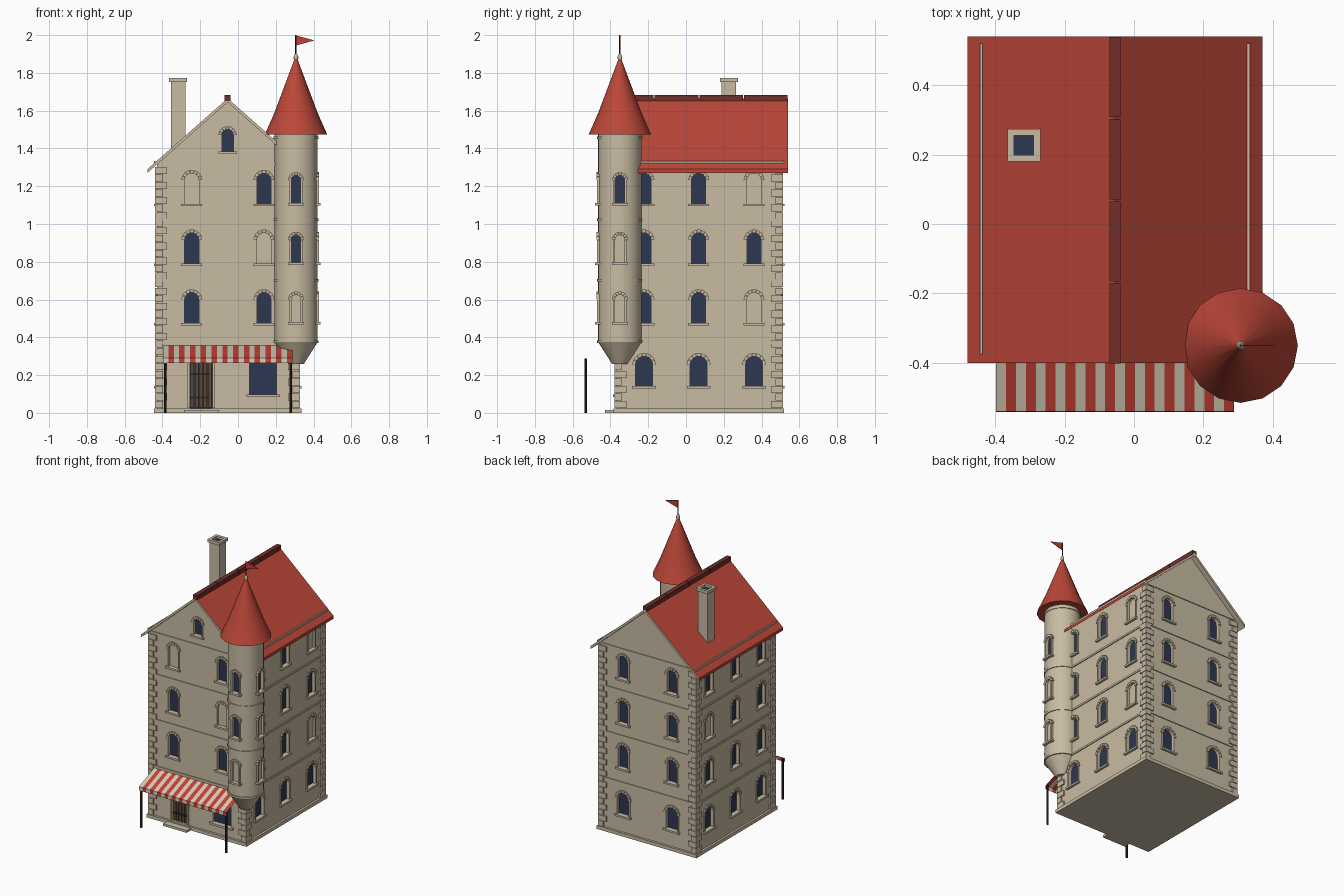
import bpy, bmesh
from math import pi, sin, cos
from mathutils import Matrix, Vector

if "Cube" in bpy.data.objects:
    bpy.data.objects.remove(bpy.data.objects["Cube"])


def material(name, rgb):
    m = bpy.data.materials.new(name)
    m.use_nodes = True
    m.diffuse_color = (*rgb, 1)
    m.node_tree.nodes["Principled BSDF"].inputs["Base Color"].default_value = (*rgb, 1)
    return m


STONE = material("sandstone", (0.58, 0.50, 0.36))
TILE = material("red roof tile", (0.50, 0.062, 0.04))
RIDGE = material("dark ridge tile", (0.16, 0.028, 0.022))
GLASS = material("navy glass", (0.026, 0.038, 0.085))
WOOD = material("brown wood", (0.114, 0.065, 0.035))
IRON = material("dark iron", (0.03, 0.02, 0.016))
CREAM = material("cream canvas", (0.66, 0.60, 0.47))
CANVAS = material("red canvas", (0.56, 0.05, 0.035))


def finish(bm, name, *mats, smooth=False, solid=True):
    if solid:
        bmesh.ops.recalc_face_normals(bm, faces=bm.faces)
    me = bpy.data.meshes.new(name)
    bm.to_mesh(me)
    bm.free()
    ob = bpy.data.objects.new(name, me)
    bpy.context.collection.objects.link(ob)
    for m in mats:
        me.materials.append(m)
    if smooth:
        select(ob)
        bpy.ops.object.shade_smooth_by_angle(angle=pi / 6)
    return ob


def select(ob):
    bpy.ops.object.select_all(action='DESELECT')
    ob.select_set(True)
    bpy.context.view_layer.objects.active = ob


def prism(bm, pts, y0, y1, M=Matrix()):
    """Extrude an (x, z) outline from y0 to y1."""
    a, b = ([bm.verts.new(M @ Vector((x, y, z))) for x, z in pts] for y in (y0, y1))
    bm.faces.new(a)
    bm.faces.new(b[::-1])
    for i in range(len(pts)):
        j = (i + 1) % len(pts)
        bm.faces.new((a[i], b[i], b[j], a[j]))


def box(bm, x0, x1, y0, y1, z0, z1, M=Matrix()):
    prism(bm, [(x0, z0), (x1, z0), (x1, z1), (x0, z1)], y0, y1, M)


def lathe(bm, profile, x, y, n):
    rings = [[bm.verts.new((x + r * cos(2 * pi * i / n), y + r * sin(2 * pi * i / n), z))
              for i in range(n)] for r, z in profile]
    for a, b in zip(rings, rings[1:]):
        for i in range(n):
            j = (i + 1) % n
            bm.faces.new((a[i], a[j], b[j], b[i]))
    bm.faces.new(rings[0][::-1])
    bm.faces.new(rings[-1])


def carve(ob, cutter_bm):
    """Cut recesses and drop the cutter afterwards."""
    cutter = finish(cutter_bm, "recess_cutter", STONE)
    cutter.hide_render = True
    mod = ob.modifiers.new("recesses", 'BOOLEAN')
    mod.operation, mod.solver, mod.object = 'DIFFERENCE', 'EXACT', cutter
    select(ob)
    bpy.ops.object.modifier_apply(modifier=mod.name)
    bpy.data.objects.remove(cutter)


# Main dimensions
CX, HW = -0.055, 0.375
X0, X1, Y0, Y1 = CX - HW, CX + HW, -0.37, 0.505
TX, TY, TR = 0.307, -0.35, 0.115
EAVE, APEX, RW = 1.29, 1.665, 0.425
SLOPE = (APEX - EAVE) / RW
FRONT, BACK, RIGHT, LEFT = -pi / 2, pi / 2, 0, pi

glass, trim, wall_cut, tower_cut = (bmesh.new() for _ in range(4))


def window(pos, facing, w, z0, z1, cut, blind=False):
    """Arched recess with voussoirs, jambs, sill and an optional pane."""
    M = Matrix.Translation((*pos, 0)) @ Matrix.Rotation(facing - pi / 2, 4, 'Z')
    r = w / 2
    zs = z1 - r
    arch = [(-r, z0), (r, z0)] + [(r * cos(pi * i / 10), zs + r * sin(pi * i / 10)) for i in range(11)]
    depth = 0.012 if blind else 0.025
    prism(cut, arch, -depth, 0.03, M)
    if not blind:
        prism(glass, arch, -0.026, -0.018, M)
    t, n = 0.018, 7
    for i in range(n):
        a, b = pi * (i + 0.06) / n, pi * (i + 0.94) / n
        prism(trim, [(q * cos(c), zs + q * sin(c)) for q, c in
                     ((r, a), (r + t, a), (r + t, b), (r, b))], -0.01, 0.008, M)
    for s in (-1, 1):
        lo, hi = sorted((s * r, s * (r + 0.010)))
        box(trim, lo, hi, -0.01, 0.006, z0, zs, M)
    box(trim, -r - 0.018, r + 0.018, -0.01, 0.016, z0 - 0.013, z0, M)


# Wall windows on every storey; blind ones are listed as (side, column, storey)
columns = {FRONT: [(-0.245, Y0), (0.137, Y0)], BACK: [(-0.245, Y1), (0.137, Y1)],
           RIGHT: [(X1, y) for y in (-0.222, 0.067, 0.36)],
           LEFT: [(X0, y) for y in (-0.222, 0.067, 0.36)]}
blinds = {(FRONT, 0, 2), (FRONT, 1, 1), (RIGHT, 2, 0), (RIGHT, 2, 2), (LEFT, 2, 1)}
for side, places in columns.items():
    for c, pos in enumerate(places):
        for s in range(3):
            z = 0.475 + 0.316 * s
            window(pos, side, 0.075, z, z + 0.162, wall_cut, (side, c, s) in blinds)
        if side != FRONT:
            window(pos, side, 0.09, 0.143, 0.3, wall_cut)
window((CX, Y0), FRONT, 0.062, 1.385, 1.5, wall_cut)

# Tower windows
for s in range(3):
    z = 0.48 + 0.316 * s
    window((TX, TY - TR), FRONT, 0.05, z, z + 0.145, tower_cut, s == 0)
    window((TX + TR, TY), RIGHT, 0.05, z, z + 0.145, tower_cut, s < 2)

# Shop window and doorway
box(wall_cut, 0.062, 0.205, Y0 - 0.03, Y0 + 0.025, 0.097, 0.29)
box(glass, 0.062, 0.205, Y0 + 0.018, Y0 + 0.026, 0.097, 0.29)
box(trim, 0.045, 0.222, Y0 - 0.016, Y0 + 0.01, 0.083, 0.097)
box(wall_cut, -0.255, -0.135, Y0 - 0.03, Y0 + 0.025, 0.026, 0.28)
box(glass, -0.255, -0.135, Y0 + 0.018, Y0 + 0.026, 0.026, 0.28)
for x in (-0.267, -0.135):
    box(trim, x, x + 0.012, Y0 - 0.008, Y0 + 0.01, 0.026, 0.28)

# Gabled walls
bm = bmesh.new()
under = -0.012
prism(bm, [(X0, 0), (X1, 0), (X1, EAVE + (RW - HW) * SLOPE + under),
           (CX, APEX + under), (X0, EAVE + (RW - HW) * SLOPE + under)], Y0, Y1)
walls = finish(bm, "walls", STONE)
carve(walls, wall_cut)

# Round corner tower on a tapered corbel
bm = bmesh.new()
lathe(bm, [(0.042, 0.26), (TR, 0.375), (TR, 1.49)], TX, TY, 32)
tower = finish(bm, "corner_tower", STONE)
carve(tower, tower_cut)
select(tower)
bpy.ops.object.shade_smooth_by_angle(angle=pi / 9)
bm = bmesh.new()
for z in (0.37, 0.695, 1.015, 1.45):
    lathe(bm, [(TR + 0.005, z), (TR + 0.005, z + 0.014)], TX, TY, 32)
finish(bm, "tower_bands", STONE, smooth=True)

finish(glass, "window_panes", GLASS)
finish(trim, "window_surrounds", STONE)

# Plinth, door step and string courses
bm = bmesh.new()
box(bm, X0 - 0.015, X1 + 0.015, Y0 - 0.015, Y1 + 0.015, 0, 0.024)
box(bm, -0.285, -0.1, -0.43, Y0, 0, 0.016)
for z in (0.365, 0.695, 1.015):
    box(bm, X0 - 0.006, X1 + 0.006, Y0 - 0.006, Y1 + 0.006, z, z + 0.013)
box(bm, CX - 0.362, CX + 0.362, Y0 - 0.006, Y1 + 0.006, 1.312, 1.322)
finish(bm, "plinth_and_string_courses", STONE)

# Alternating corner stones; the tower corner only has them low down
bm = bmesh.new()
for cx, sx in ((X0, 1), (X1, -1)):
    for cy, sy in ((Y0, 1), (Y1, -1)):
        top = 7 if (sx, sy) == (-1, 1) else 32
        for i in range(top):
            lx, ly = (0.055, 0.032) if i % 2 else (0.032, 0.055)
            xs = sorted((cx - sx * 0.009, cx + sx * lx))
            ys = sorted((cy - sy * 0.009, cy + sy * ly))
            z = 0.026 + i * 0.04
            box(bm, *xs, *ys, z, z + 0.036)
finish(bm, "corner_stones", STONE)

# Main roof: tiled outside, pale verges and soffit
bm = bmesh.new()
th = 0.02
prism(bm, [(CX - RW, EAVE), (CX, APEX), (CX + RW, EAVE), (CX + RW, EAVE - th),
           (CX, APEX - th), (CX - RW, EAVE - th)], -0.40, 0.54)
bmesh.ops.recalc_face_normals(bm, faces=bm.faces)
for f in bm.faces:
    f.material_index = int(abs(f.normal.y) < 0.5 and f.normal.z > -0.1)
finish(bm, "main_roof", STONE, TILE)

# Ridge caps and snow rails
bm = bmesh.new()
for i in range(4):
    y = -0.402 + i * 0.2365
    box(bm, CX - 0.016, CX + 0.016, y, y + 0.231, APEX - 0.015, 1.682)
finish(bm, "ridge_caps", RIDGE)
bm = bmesh.new()
for s in (-1, 1):
    x = CX + s * 0.385
    box(bm, x - 0.004, x + 0.004, -0.375, 0.52, 1.31, 1.334)
finish(bm, "snow_rails", STONE)

# Chimney with a hollow cap
px, py = -0.317, 0.227
bm = bmesh.new()
box(bm, px - 0.038, px + 0.038, py - 0.038, py + 0.038, 1.36, 1.752)
for s in (-1, 1):
    for a, b in ((0.028, 0.047),):
        xs = sorted((px + s * a, px + s * b))
        ys = sorted((py + s * a, py + s * b))
        box(bm, *xs, py - b, py + b, 1.752, 1.772)
        box(bm, px - a, px + a, *ys, 1.752, 1.772)
finish(bm, "chimney", STONE)
bm = bmesh.new()
box(bm, px - 0.028, px + 0.028, py - 0.028, py + 0.028, 1.75, 1.756)
finish(bm, "chimney_flue", GLASS)

# Flared tower roof, finial, flagpole and pennant
bm = bmesh.new()
lathe(bm, [(0.165, 1.475), (0.138, 1.535), (0.114, 1.59), (0.007, 1.875)], TX, TY, 16)
finish(bm, "tower_roof", TILE, smooth=True)
bm = bmesh.new()
lathe(bm, [(0.008, 1.865), (0.012, 1.875), (0.012, 1.887), (0.006, 1.9)], TX, TY, 12)
finish(bm, "finial", STONE, smooth=True)
bm = bmesh.new()
lathe(bm, [(0.004, 1.89), (0.004, 2.0)], TX, TY, 8)
finish(bm, "flagpole", IRON, smooth=True)
bm = bmesh.new()
prism(bm, [(TX, 1.998), (TX, 1.945), (TX + 0.098, 1.972)], TY - 0.002, TY + 0.002)
finish(bm, "pennant", CANVAS)

# Striped awning sheet with a hanging valance, on two posts
bm = bmesh.new()
count, ax0, ax1 = 24, -0.397, 0.288
rows = [[bm.verts.new((ax0 + (ax1 - ax0) * i / count, y, z)) for i in range(count + 1)]
        for y, z in ((Y0, 0.357), (-0.54, 0.29), (-0.541, 0.263))]
for a, b in zip(rows, rows[1:]):
    for i in range(count):
        bm.faces.new((a[i], b[i], b[i + 1], a[i + 1])).material_index = i % 2
finish(bm, "awning", CREAM, CANVAS, solid=False)
bm = bmesh.new()
for x in (-0.385, 0.28):
    lathe(bm, [(0.007, 0), (0.007, 0.288)], x, -0.531, 8)
finish(bm, "awning_posts", IRON, smooth=True)

# Plank door with iron straps
bm = bmesh.new()
for i in range(5):
    x = -0.251 + i * 0.0228
    box(bm, x, x + 0.019, Y0 + 0.006, Y0 + 0.02, 0.028, 0.275)
finish(bm, "door_planks", WOOD)
bm = bmesh.new()
for z in (0.075, 0.2):
    box(bm, -0.252, -0.15, Y0 + 0.001, Y0 + 0.008, z, z + 0.011)
finish(bm, "door_straps", IRON)
